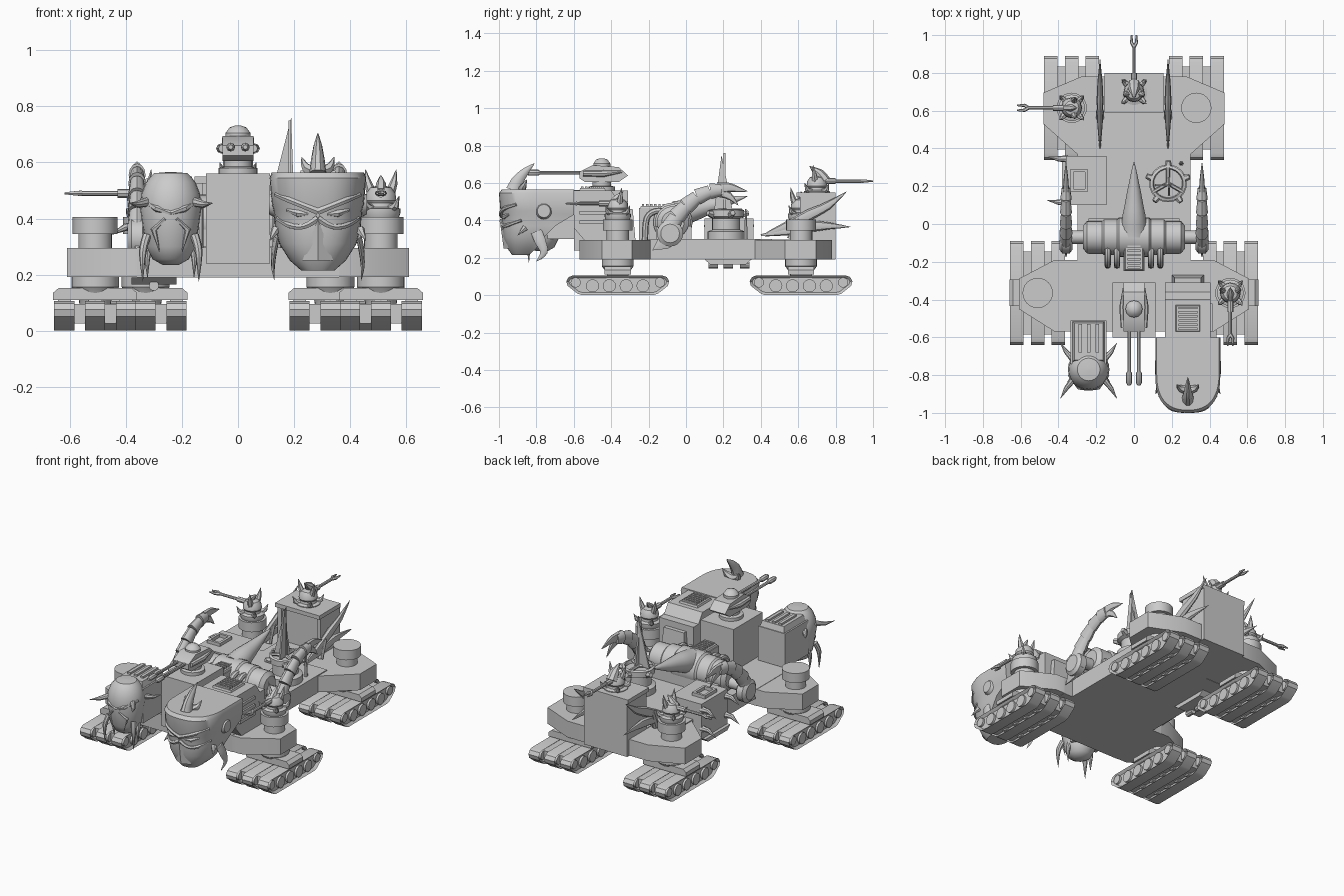
import bpy, bmesh, math
from mathutils import Vector, Matrix
M = Matrix()  # current placement for the helpers

def mesh(name, verts, faces):
    me = bpy.data.meshes.new(name)
    me.from_pydata([M @ Vector(v) for v in verts], [], faces)
    bm = bmesh.new(); bm.from_mesh(me)
    bmesh.ops.recalc_face_normals(bm, faces=bm.faces)
    bm.to_mesh(me); bm.free()
    ob = bpy.data.objects.new(name, me)
    bpy.context.collection.objects.link(ob)
    return ob

def loft(name, rings):
    n = len(rings[0]); f = []
    for i in range(len(rings) - 1):
        for j in range(n):
            k = (j + 1) % n
            f.append((i*n+j, i*n+k, (i+1)*n+k, (i+1)*n+j))
    f += [tuple(range(n)), tuple(range((len(rings)-1)*n, len(rings)*n))]
    return mesh(name, [v for r in rings for v in r], f)

def box(name, x0, x1, y0, y1, z0, z1, t=0):
    return loft(name, [[(x0,y0,z0),(x1,y0,z0),(x1,y1,z0),(x0,y1,z0)],
                       [(x0+t,y0+t,z1),(x1-t,y0+t,z1),(x1-t,y1-t,z1),(x0+t,y1-t,z1)]])

def prism(name, pts, a, b, axis='z'):
    put = {'z': lambda p, h: (p[0], p[1], h), 'x': lambda p, h: (h, p[0], p[1]),
           'y': lambda p, h: (p[0], h, p[1])}[axis]
    return loft(name, [[put(p, a) for p in pts], [put(p, b) for p in pts]])

def tube(name, pts, radii, sides=10, squash=1, steps=1):
    P = [Vector(p) for p in pts]; R = list(radii)
    if steps > 1:  # smooth the path
        Q, S = [], []
        for i in range(len(P) - 1):
            a, b = P[max(i-1, 0)], P[min(i+2, len(P)-1)]
            for s in range(steps):
                t = s / steps
                Q.append(0.5*(2*P[i] + (P[i+1]-a)*t + (2*a-5*P[i]+4*P[i+1]-b)*t*t + (3*P[i]-a-3*P[i+1]+b)*t**3))
                S.append(R[i] + (R[i+1]-R[i])*t)
        P, R = Q + [P[-1]], S + [R[-1]]
    d = (P[-1] - P[0]).normalized()
    ref = Vector((1, 0, 0)) if abs(d.x) < .8 else Vector((0, 1, 0))
    rings = []
    for i, p in enumerate(P):
        t = P[min(i+1, len(P)-1)] - P[max(i-1, 0)]
        if t.length < 1e-6: t = d
        v = t.cross(ref).normalized(); u = v.cross(t).normalized()
        rings.append([p + max(R[i], .0006)*(squash*math.cos(2*math.pi*j/sides)*u + math.sin(2*math.pi*j/sides)*v)
                      for j in range(sides)])
    return loft(name, rings)

def lathe(name, x, y, prof, sides=24):
    return loft(name, [[(x+r*math.cos(2*math.pi*j/sides), y+r*math.sin(2*math.pi*j/sides), z)
                        for j in range(sides)] for r, z in prof])

def grille(name, x0, x1, y0, y1, z, n):
    box(name + "_frame", x0, x1, y0, y1, z, z + .012, .004)
    for i in range(n):
        yy = y0 + (y1-y0)*(i+.7)/(n+.4)
        box(name + "_slat", x0+.015, x1-.015, yy-.006, yy+.006, z+.01, z+.022)

# hull and outriggers
box("hull_centre", -.3, .3, -.2, .46, .19, .30)
box("hull_front", -.36, .36, -.57, -.19, .19, .296)
box("hull_rear", -.15, .15, .44, .8, .19, .298)
box("front_block", -.115, .115, -.6, -.31, .24, .56)
box("rear_block", -.15, .15, .64, .8, .19, .53)
for x in (-.15, .125):
    box("rear_block_post", x, x+.025, .61, .65, .29, .53)
box("rear_block_roof", -.155, .155, .59, .80, .525, .55)

# track units with mast and mount
front_out = [(.3,-.19),(.42,-.19),(.61,-.29),(.61,-.45),(.42,-.57),(.3,-.57)]
rear_out = [(.14,.78),(.28,.78),(.48,.695),(.48,.53),(.3,.37),(.14,.37)]
belt = [(-.275,.075),(-.262,.097),(-.24,.105),(.24,.105),(.262,.097),(.275,.075),(.268,.05),
        (.215,.008),(.19,0),(-.19,0),(-.215,.008),(-.268,.05)]
for s in (-1, 1):
    for cx, cy, out in ((.51, -.365, front_out), (.33, .615, rear_out)):
        prism("outrigger", [(s*x, y) for x, y in out], .192, .294)
        M = Matrix.Translation((s*cx, cy, 0))
        lathe("mast", 0, 0, [(.06,.29),(.06,.345),(.08,.345),(.08,.405)])
        lathe("track_mount", 0, 0, [(.055,.09),(.06,.12),(.085,.155),(.085,.195)])
        prism("track_deck", [(-.15,.11),(.15,.11),(.15,.135),(.13,.152),(-.13,.152),(-.15,.135)], -.07, .07, 'y')
        box("track_frame", -.1, .1, -.22, .22, .025, .095)
        for dx in (-.11, 0, .11):
            ob = prism("track_belt", belt, dx-.036, dx+.036, 'x')
            bm = bmesh.new(); bm.from_mesh(ob.data)
            bmesh.ops.inset_individual(bm, faces=[f for f in bm.faces if abs(f.normal.x) > .9],
                                       thickness=.014, depth=-.015)
            bm.to_mesh(ob.data); bm.free()
            for i in range(6):
                wy = -.225 + i*.09; e = i in (0, 5); wz = .068 if e else .05
                tube("wheel", [(dx-.034,wy,wz),(dx+.034,wy,wz)], [.027 if e else .035]*2, 14)
            box("track_bracket", dx-.025, dx+.025, -.06, .06, .09, .13, .005)
        M = Matrix()

# small gun turrets with crown of spikes; gun points to local -y
def turret(x, y, z, ang, reach):
    global M
    M = Matrix.Translation((x, y, z)) @ Matrix.Rotation(ang, 4, 'Z')
    lathe("turret_base", 0, 0, [(.065,0),(.07,.015),(.07,.03),(.05,.036),(.048,.05)])
    lathe("turret_head", 0, 0, [(.045,.045),(.055,.06),(.052,.085),(.038,.105),(.012,.113)], 12)
    for a in range(4):
        c, d = math.cos(a*math.pi/2+.78), math.sin(a*math.pi/2+.78)
        tube("turret_spike", [(.05*c,.05*d,.03),(.075*c,.075*d,.04),(.092*c,.092*d,.075)], [.018,.013,0], 6)
    for s in (-1, 1):
        tube("turret_ear", [(s*.03,.01,.08),(s*.045,.015,.12),(s*.055,.02,.17)], [.02,.014,0], 6, steps=3)
    tube("turret_crest", [(0,-.03,.09),(0,.0,.12),(0,.03,.15)], [.02,.018,0], 6, steps=3)
    tube("turret_gun", [(0,-.03,.085),(0,-.1,.085),(0,-.1,.085),(0,-reach+.05,.085)], [.016,.016,.009,.009], 8)
    for s in (-1, 1):
        tube("gun_prong", [(0,-reach+.06,.085),(s*.013,-reach+.04,.085),(s*.013,-reach,.085)], [.011,.009,.004], 6)
    M = Matrix()
turret(.51, -.365, .405, 0, .28)
turret(-.33, .615, .405, -math.pi/2, .29)
turret(0, .7, .525, math.pi, .30)
tube("rear_turret_horn", [(0,.74,.61),(0,.71,.65),(0,.66,.69)], [.035,.028,0], 8, steps=3)

# front twin gun
lathe("twin_gun_base", 0, -.45, [(.07,.555),(.07,.58),(.05,.585),(.05,.605)])
prism("twin_gun_body", [(-.57,.625),(-.54,.605),(-.36,.605),(-.31,.64),(-.36,.685),(-.5,.695),(-.57,.66)], -.055, .055, 'x')
lathe("twin_gun_dome", 0, -.45, [(.045,.68),(.045,.705),(.03,.725),(.01,.732)], 12)
for s in (-1, 1):
    tube("twin_gun_side", [(s*.055,-.55,.65),(s*.06,-.44,.65),(s*.055,-.34,.66)], [.015,.018,.005], 8)
    tube("twin_barrel", [(s*.026,-.56,.655),(s*.026,-.78,.655),(s*.026,-.79,.655),(s*.026,-.84,.655),(s*.026,-.855,.655)],
         [.009,.009,.016,.016,.008], 8)

# large mask head
levels = [(.215,.06,-.93,-.84),(.25,.1,-.955,-.8),(.31,.138,-.975,-.76),(.37,.153,-.982,-.70),
          (.43,.158,-.985,-.6),(.45,.164,-.992,-.6),(.545,.172,-1.0,-.6),(.565,.165,-.985,-.6)]
def section(z, w, yf, yb):
    d = min(.2, (yb-yf)*.8); pts = []
    for i in range(25):
        a = math.pi*i/24
        c = math.cos(a)
        pts.append((.285 + w*math.copysign(abs(c)**.8, c), yf + d - d*max(math.sin(a), 0)**.8, z))
    return pts + [(.285-w, yb, z), (.285+w, yb, z)]
loft("mask_head", [section(*l) for l in levels])
def face_pt(dx, z, off=.0):
    for a, b in zip(levels, levels[1:]):
        if a[0] <= z <= b[0]:
            t = (z-a[0])/(b[0]-a[0]); _, w, yf, yb = [p+(q-p)*t for p, q in zip(a, b)]
            d = min(.2, (yb-yf)*.8); c = min(abs(dx)/w, .99)**1.25
            return (.285+dx, yf+d-d*(1-c*c)**.4-off, z)
for s in (-1, 1):
    tube("mask_brow", [face_pt(s*x, z) for x, z in ((.0,.425),(.05,.445),(.1,.465),(.15,.485))], [.014,.012,.012,.008], 6, steps=3)
    tube("mask_cheek", [face_pt(s*x, z) for x, z in ((.0,.40),(.05,.372),(.1,.375),(.145,.40))], [.014,.011,.011,.008], 6, steps=3)
    tube("mask_eye", [face_pt(s*x, z) for x, z in ((.035,.415),(.07,.418),(.11,.43))], [.004,.014,.006], 6)
    tube("mandible", [(.285+s*.145,-.80,.34),(.285+s*.155,-.78,.29),(.285+s*.16,-.76,.23),(.285+s*.155,-.80,.18)],
         [.03,.03,.02,0], 8, .35, 4)
    tube("mask_ear", [(.285+s*.155,-.76,.45),(.285+s*.175,-.76,.45)], [.045,.035], 16)
    tube("mask_cheek_spike", [(.285+s*.15,-.86,.36),(.285+s*.172,-.9,.32)], [.018,0], 6)
    tube("horn_wing", [(.285,-.88,.565),(.285+s*.04,-.87,.58),(.285+s*.058,-.85,.62)], [.025,.018,0], 6, steps=3)
nose = [face_pt(x, z, o) for x, z, o in ((0,.40,.012),(-.055,.25,.005),(.055,.25,.005),(0,.25,.02))]
mesh("mask_nose", nose, [(0,1,3),(0,3,2),(1,2,3),(0,2,1)])
tube("mask_horn", [(.285,-.92,.56),(.285,-.9,.61),(.285,-.86,.66),(.285,-.81,.705)], [.045,.035,.022,0], 10, .7, 4)
# engine behind mask
prism("mask_engine", [(-.6,.36),(-.6,.56),(-.40,.56),(-.36,.5),(-.31,.5),(-.31,.29),(-.54,.29)], .165, .405, 'x')
grille("mask_engine_grille", .22, .35, -.57, -.43, .56, 6)
for i in range(3):
    box("engine_rib", .40, .415, -.57, -.42, .38+i*.05, .40+i*.05)
box("engine_step", .2, .37, -.36, -.27, .29, .46, .015)

# left egg head with tusks and spikes
hx, hy = -.24, -.77
lathe("egg_head", hx, hy, [(.03,.235),(.065,.255),(.088,.3),(.1,.37),(.11,.44),(.104,.49),(.088,.53),(.072,.55),(.06,.562),(.01,.566)])
box("egg_head_body", -.335, -.145, -.74, -.51, .30, .515)
box("egg_head_body_top", -.325, -.155, -.73, -.515, .515, .55, .01)
for i in range(3):
    box("egg_head_vent", -.295+i*.045, -.275+i*.045, -.68, -.53, .55, .562)
for s in (-1, 1):
    for dy, ey in ((-.05, -.155), (.05, .14)):
        tube("egg_spike", [(hx+s*.08,hy+dy,.46),(hx+s*.12,hy+(dy+ey)/2,.45),(hx+s*.15,hy+ey,.455)], [.018,.012,0], 8)
    tube("egg_brow", [(hx,hy-.105,.42),(hx+s*.05,hy-.097,.435),(hx+s*.105,hy-.03,.47)], [.008,.012,.006], 6)
    tube("egg_cheek", [(hx+s*.02,hy-.10,.40),(hx+s*.06,hy-.08,.36),(hx+s*.04,hy-.08,.28)], [.006,.012,0], 6)
    for k, tip in ((.085, .175), (.068, .19)):
        y = hy-.05+(.085-k)*4
        tube("egg_tusk", [(hx+s*k,y,.34),(hx+s*(k+.015),y-.02,.28),(hx+s*(k+.015),y-.02,tip)], [.016,.014,0], 8, steps=4)

# transverse drum engine with horn
tube("drum", [(x,-.07,.39) for x in (-.27,-.25,-.17,-.16,-.09,-.08,.08,.09,.16,.17,.25,.27)],
     [.06,.085,.085,.095,.095,.105,.105,.095,.095,.085,.085,.06], 24)
tube("drum_axle", [(-.38,-.07,.36),(.38,-.07,.36)], [.035]*2, 14)
box("drum_cradle", -.24, .24, -.16, .03, .29, .37)
tube("great_horn", [(0,-.05,.43),(0,.05,.46),(0,.18,.49),(0,.33,.53)], [.075,.06,.035,0], 16, steps=4)
box("drum_intake", -.055, .055, -.25, -.1, .29, .465)
grille("drum_intake_grille", -.05, .05, -.245, -.105, .465, 6)
for x in (-.14, -.09, .09, .14):
    tube("exhaust", [(x,-.1,.44),(x,-.16,.45),(x,-.21,.41),(x,-.22,.29)], [.017]*4, 8, steps=4)

# claw arms and rear tusks
for s in (-1, 1):
    x = s*.36
    tube("arm_pivot", [(x-.035,-.085,.33),(x-.02,-.085,.33),(x+.02,-.085,.33),(x+.035,-.085,.33)], [.05,.07,.07,.05], 20)
    arm = [(-.085,.36),(-.05,.42),(.0,.475),(.06,.525),(.13,.555),(.19,.563)]
    for i, (a, b) in enumerate(zip(arm, arm[1:])):
        tube("arm_segment", [(x,*a),(x,*b)], [.05-.002*i,.04-.002*i], 12, .72)
    tube("claw_upper", [(x,.17,.57),(x,.23,.575),(x,.28,.565),(x,.33,.555)], [.034,.026,.015,0], 8, .5, 4)
    tube("claw_lower", [(x,.17,.55),(x,.23,.53),(x,.28,.48)], [.025,.02,0], 8, .5, 4)
    tube("arm_fin", [(x,-.06,.33),(x,-.12,.28),(x,-.18,.24)], [.06,.045,0], 6, .35)
    x = s*.18
    tube("rear_tusk", [(x,.44,.33),(x,.54,.37),(x,.66,.43),(x,.76,.48),(x,.86,.555)], [.01,.025,.03,.022,0], 8, .6, 3)
    tube("rear_low_spike", [(x,.4,.32),(x,.56,.345),(x,.7,.37),(x,.88,.365)], [.005,.025,.028,0], 8, .6, 3)
    tube("rear_strut", [(x,.56,.3),(x,.6,.41)], [.02]*2, 8)

# ring turret with tall blades
rx, ry = .18, .215
lathe("ring_base", rx, ry, [(.1,.29),(.1,.34),(.075,.35),(.075,.41),(.095,.42),(.095,.455),(.08,.46),(.075,.44),(.01,.44)])
for i in range(5):
    a = 2*math.pi*i/5 + .3; c, d = math.cos(a), math.sin(a)
    tube("ring_lug", [(rx+.08*c,ry+.08*d,.43),(rx+.12*c,ry+.12*d,.44)], [.022,.014], 6)
for i in range(3):
    a = 2*math.pi*i/3 + math.pi/2; c, d = math.cos(a), math.sin(a)
    tube("ring_spoke", [(rx,ry,.455),(rx+.085*c,ry+.085*d,.455)], [.01]*2, 6)
prism("blade_wide", [(.11,.45),(.2,.45),(.19,.76)], .2, .21, 'y')
prism("blade_cross", [(.15,.45),(.25,.45),(.19,.75)], .18, .19, 'x')
tube("ring_antenna", [(.25,.32,.3),(.25,.32,.46)], [.012,.004], 6)

# side cabin with hatch and spikes
box("side_cabin", -.36, -.145, .1, .36, .19, .41)
prism("cabin_keel", [(.1,.19),(.13,.165),(.32,.165),(.35,.19)], -.38, -.22, 'x')
for a in (.12, .2, .29):
    tube("keel_bolt", [(-.3,a,.16),(-.3,a+.05,.16)], [.018]*2, 10)
for y0, y1 in ((.17,.185), (.275,.29)):
    box("hatch_bar", -.335, -.245, y0, y1, .41, .43)
for x0 in (-.335, -.26):
    box("hatch_side", x0, x0+.015, .17, .29, .41, .43)
for y in (.115, .345):
    for z in (.25, .37):
        tube("cabin_spike", [(-.35,y,z),(-.40,y,z),(-.46,y+.01,z-.03)], [.02,.014,0], 8)

# shading
bpy.ops.object.select_all(action='SELECT')
bpy.context.view_layer.objects.active = bpy.context.selected_objects[0]
bpy.ops.object.shade_smooth_by_angle(angle=math.radians(35))
